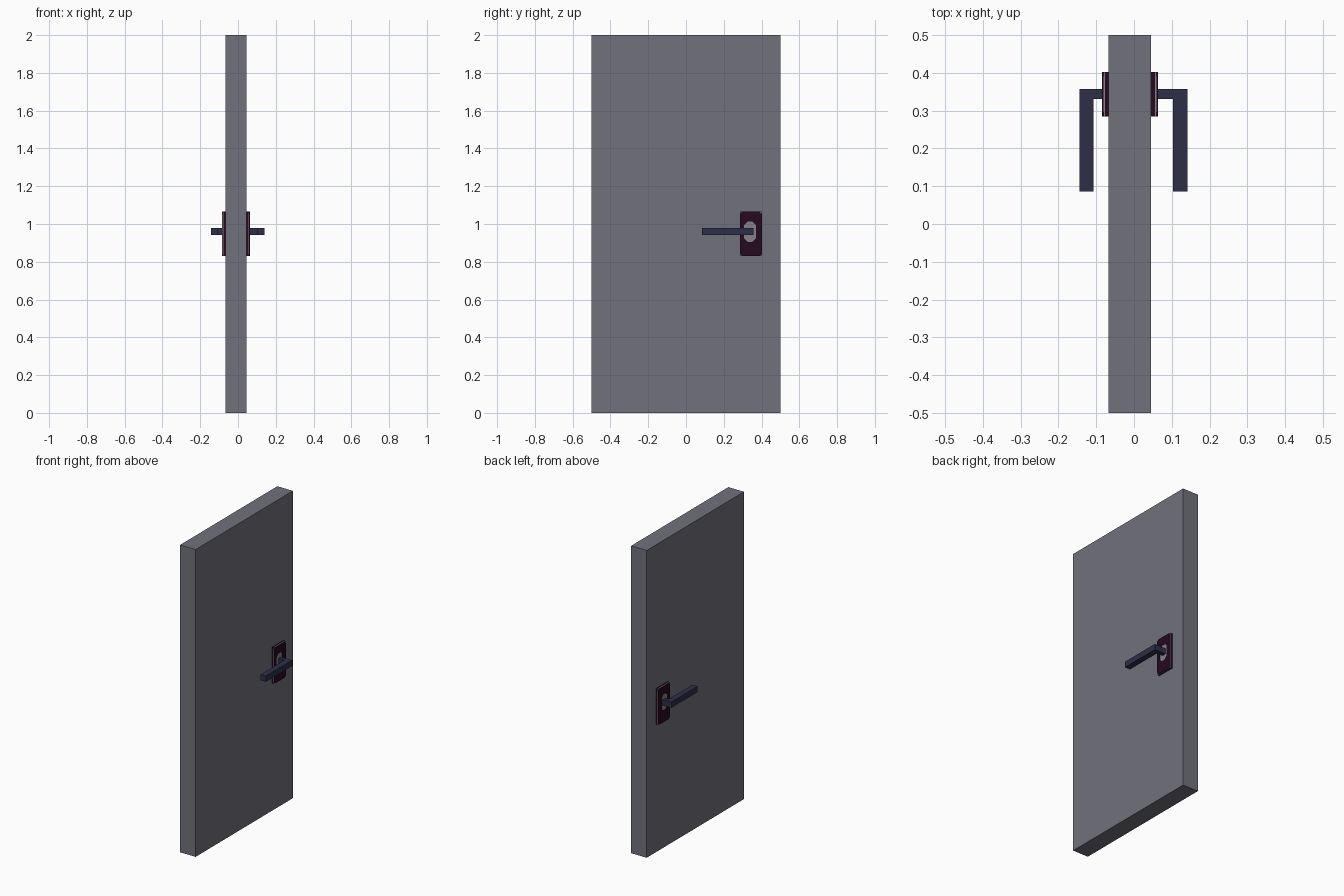
import bpy, bmesh
from mathutils import Vector

if "Cube" in bpy.data.objects:
    bpy.data.objects.remove(bpy.data.objects["Cube"])


def material(name, rgb):
    m = bpy.data.materials.new(name)
    m.diffuse_color = (*rgb, 1)
    m.use_nodes = True
    m.node_tree.nodes["Principled BSDF"].inputs["Base Color"].default_value = m.diffuse_color
    return m


DOOR = material("slate grey", (0.165, 0.165, 0.20))
NAVY = material("dark navy", (0.027, 0.028, 0.062))
PLUM = material("dark plum", (0.018, 0.003, 0.014))
TRIM = material("trim grey", (0.24, 0.22, 0.25))


def finish(bm, name, mat):
    bmesh.ops.recalc_face_normals(bm, faces=bm.faces)
    me = bpy.data.meshes.new(name)
    bm.to_mesh(me)
    bm.free()
    me.materials.append(mat)
    ob = bpy.data.objects.new(name, me)
    bpy.context.collection.objects.link(ob)


def box(name, x, y, z, mat):
    bm = bmesh.new()
    bmesh.ops.create_cube(bm, size=1)
    for v in bm.verts:
        v.co = Vector([(a + b) / 2 + c * (b - a) for (a, b), c in zip((x, y, z), v.co)])
    finish(bm, name, mat)


def octagon(y, z, c):
    (a, b), (d, e) = y, z
    return [(a + c, d), (b - c, d), (b, d + c), (b, e - c),
            (b - c, e), (a + c, e), (a, e - c), (a, d + c)]


def ring(name, x, outer, inner, mat):
    # flat plate with a hole through it
    bm = bmesh.new()
    loops = [[bm.verts.new((px, *p)) for p in loop]
             for px, loop in ((x[0], outer), (x[1], outer), (x[1], inner), (x[0], inner))]
    for i in range(4):
        a, b = loops[i], loops[(i + 1) % 4]
        for k in range(8):
            j = (k + 1) % 8
            bm.faces.new((a[k], a[j], b[j], b[k]))
    finish(bm, name, mat)


# door leaf
box("door_leaf", (-0.067, 0.045), (-0.5, 0.5), (0, 2), DOOR)

# lever and plate on each face of the door
PY, PZ = (0.285, 0.402), (0.831, 1.065)
for side, s, face, arm in (("right", 1, 0.045, (0.103, 0.141)),
                           ("left", -1, 0.067, (0.107, 0.144))):
    def span(a, b):
        return tuple(sorted((s * a, s * b)))
    box(side + "_back_plate", span(face, face + 0.010), PY, PZ, PLUM)
    box(side + "_trim_plate", span(face + 0.010, face + 0.014), PY, PZ, TRIM)
    ring(side + "_face_plate", span(face + 0.014, face + 0.018),
         octagon(PY, PZ, 0.012), octagon((0.308, 0.37), (0.905, 1.012), 0.018), PLUM)
    box(side + "_spindle", span(face + 0.012, arm[0]), (0.331, 0.357), (0.942, 0.978), NAVY)
    box(side + "_lever", span(*arm), (0.086, 0.357), (0.941, 0.979), NAVY)
